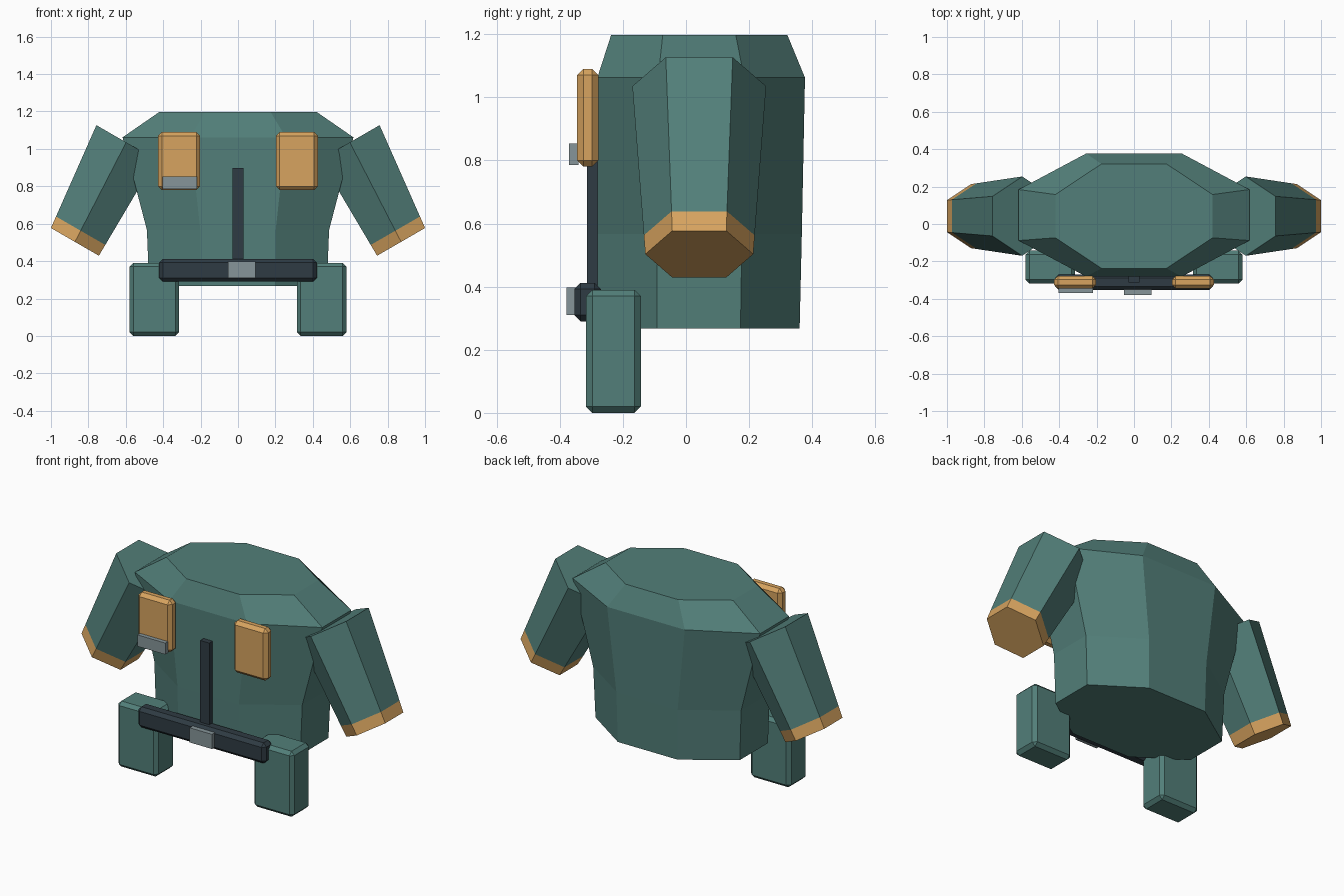
import bpy, bmesh, math
from mathutils import Vector

if "Cube" in bpy.data.objects:
    bpy.data.objects.remove(bpy.data.objects["Cube"])


def material(name, rgb):
    m = bpy.data.materials.new(name)
    m.diffuse_color = (*rgb, 1)
    m.use_nodes = True
    m.node_tree.nodes["Principled BSDF"].inputs["Base Color"].default_value = m.diffuse_color
    return m


GREEN = material("teal cloth", (0.085, 0.212, 0.192))
TAN = material("tan trim", (0.68, 0.37, 0.115))
DARK = material("dark strap", (0.028, 0.044, 0.056))
GREY = material("grey metal", (0.24, 0.30, 0.32))


def finish(name, bm, mats):
    bmesh.ops.recalc_face_normals(bm, faces=bm.faces[:])
    me = bpy.data.meshes.new(name)
    bm.to_mesh(me)
    bm.free()
    for m in mats:
        me.materials.append(m)
    ob = bpy.data.objects.new(name, me)
    bpy.context.collection.objects.link(ob)
    return ob


def loft(name, rings, mats, coloured_from=None):
    """Skin a list of equal-length rings, with flat caps; later bands may take colour 1."""
    bm = bmesh.new()
    loops = [[bm.verts.new(p) for p in ring] for ring in rings]
    n = len(rings[0])
    bm.faces.new(loops[0])
    for k in range(len(loops) - 1):
        for i in range(n):
            j = (i + 1) % n
            f = bm.faces.new((loops[k][i], loops[k][j], loops[k + 1][j], loops[k + 1][i]))
            f.material_index = int(coloured_from is not None and k >= coloured_from)
    end = bm.faces.new(loops[-1])
    end.material_index = int(coloured_from is not None)
    return finish(name, bm, mats)


def box(name, x, y, z, mat, bevel=0.0):
    """Box from (min, max) ranges with an optional chamfer."""
    bm = bmesh.new()
    bmesh.ops.create_cube(bm, size=1)
    for v in bm.verts:
        v.co = [(r[0] + r[1]) / 2 + c * (r[1] - r[0]) for r, c in zip((x, y, z), v.co)]
    if bevel:
        bmesh.ops.bevel(bm, geom=bm.edges[:], offset=bevel, segments=1,
                        profile=0.5, affect='EDGES')
    return finish(name, bm, [mat])


# Torso: stacked octagons (height, half width, half depth, centre y)
torso_rings = []
for z, hw, hd, cy in ((0.267, 0.475, 0.32, 0.04), (0.567, 0.487, 0.324, 0.043),
                      (1.062, 0.617, 0.329, 0.048), (1.198, 0.42, 0.279, 0.042)):
    k = 1 / math.cos(math.pi / 8)
    angles = [math.radians(22.5 + 45 * i) for i in range(8)]
    torso_rings.append([(hw * k * math.cos(a), cy + hd * k * math.sin(a), z) for a in angles])
loft("torso", torso_rings, [GREEN])

# Sleeves: tapered hexagons with a tan cuff
top, bottom = Vector((0.598, 0.042, 1.035)), Vector((0.872, 0.042, 0.503))
for side, label in ((-1, "left"), (1, "right")):
    out = Vector((math.cos(math.radians(30)), 0, math.sin(math.radians(30))))
    rings = []
    for t in (0, 0.888, 1):
        c, r = top.lerp(bottom, t), 0.212 + (0.171 - 0.212) * t
        ring = []
        for i in range(6):
            a = math.radians(60 * i)
            p = c + Vector((0, r * math.cos(a), 0)) + out * r * math.sin(a)
            ring.append((side * p.x, p.y, p.z))
        rings.append(ring)
    loft(label + "_sleeve", rings, [GREEN, TAN], coloured_from=1)

    # Hip pouch and chest pocket
    def span(a, b):
        return tuple(sorted((side * a, side * b)))
    box(label + "_hip_pouch", span(0.315, 0.58), (-0.317, -0.143), (0, 0.39), GREEN, 0.02)
    box(label + "_chest_pocket", span(0.203, 0.427), (-0.345, -0.278), (0.78, 1.09), TAN, 0.02)

# Belt, buckle, front zip and name-plate-like tag
box("belt", (-0.422, 0.422), (-0.354, -0.27), (0.29, 0.412), DARK, 0.02)
box("buckle", (-0.053, 0.094), (-0.379, -0.35), (0.31, 0.397), GREY)
box("front_zip", (-0.03, 0.03), (-0.313, -0.26), (0.33, 0.898), DARK)
box("pocket_tag", (-0.403, -0.22), (-0.37, -0.34), (0.785, 0.853), GREY)
